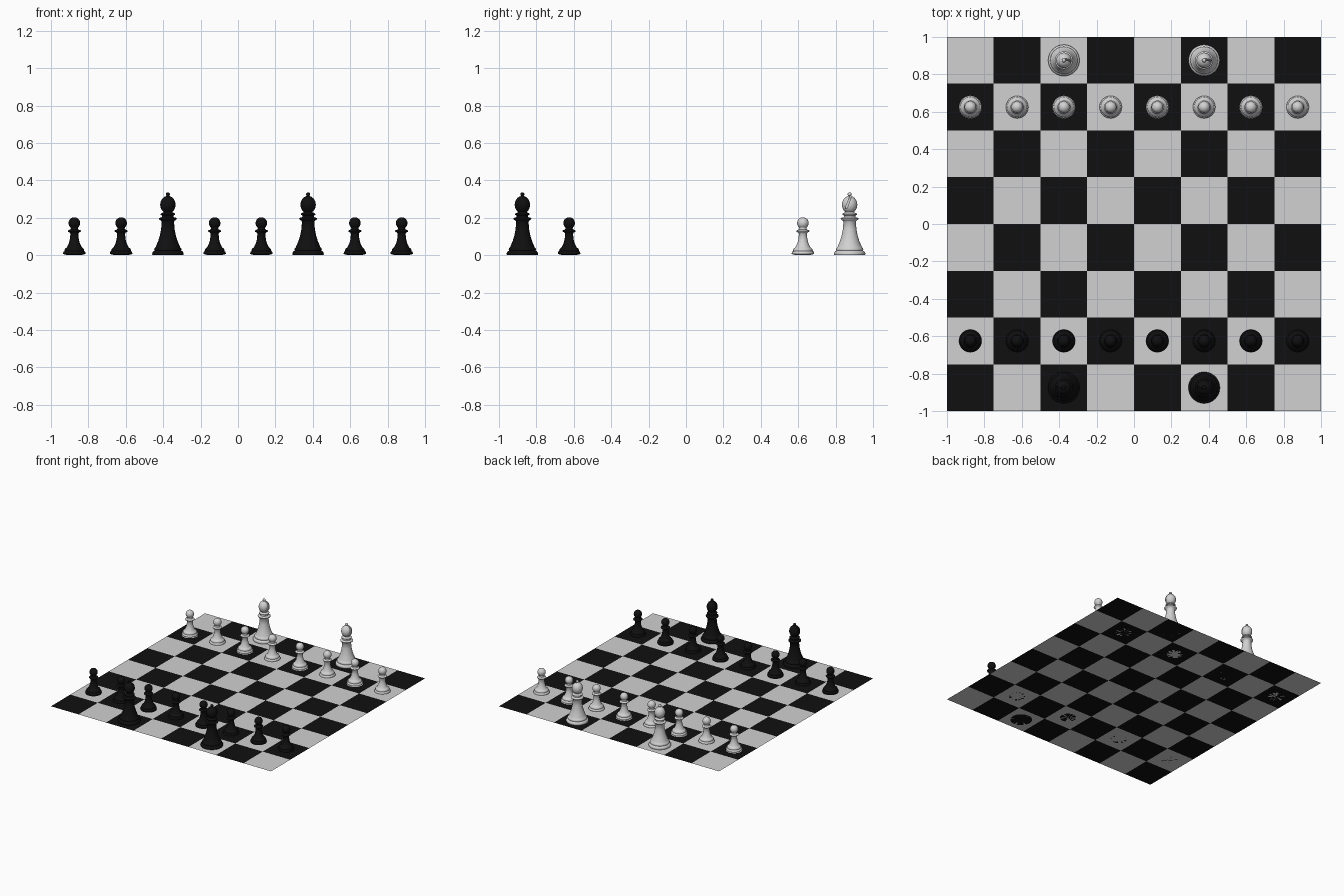
import bpy, bmesh, math
from mathutils import Matrix

if "Cube" in bpy.data.objects:
    bpy.data.objects.remove(bpy.data.objects["Cube"])

def material(name, rgb):
    m = bpy.data.materials.new(name)
    m.diffuse_color = (*rgb, 1)
    m.use_nodes = True
    m.node_tree.nodes["Principled BSDF"].inputs["Base Color"].default_value = m.diffuse_color
    return m

WHITE = material("ivory_white", (0.64, 0.64, 0.64))
BLACK = material("ebony_black", (0.005, 0.005, 0.005))

def add_object(name, bm, mats):
    me = bpy.data.meshes.new(name)
    bmesh.ops.recalc_face_normals(bm, faces=bm.faces)
    bm.to_mesh(me)
    bm.free()
    for m in mats:
        me.materials.append(m)
    ob = bpy.data.objects.new(name, me)
    bpy.context.collection.objects.link(ob)
    return ob

def activate(ob):
    bpy.ops.object.select_all(action='DESELECT')
    ob.select_set(True)
    bpy.context.view_layer.objects.active = ob

def arc(r, h, z, a0, a1, n):
    """Elliptical profile bulge of radius r and half height h around height z."""
    angs = [math.radians(a0 + (a1 - a0) * i / n) for i in range(n + 1)]
    return [(r * math.cos(a), z + h * math.sin(a)) for a in angs]

def lathe(name, profile, seg=40):
    """Closed turned solid; the first and last profile points lie on the axis."""
    bm = bmesh.new()
    bottom = bm.verts.new((0, 0, profile[0][1]))
    top = bm.verts.new((0, 0, profile[-1][1]))
    rings = [[bm.verts.new((r * math.cos(2 * math.pi * i / seg),
                            r * math.sin(2 * math.pi * i / seg), z))
              for i in range(seg)] for r, z in profile[1:-1]]
    for i in range(seg):
        j = (i + 1) % seg
        bm.faces.new((bottom, rings[0][j], rings[0][i]))
        bm.faces.new((top, rings[-1][i], rings[-1][j]))
        for a, b in zip(rings, rings[1:]):
            bm.faces.new((a[i], a[j], b[j], b[i]))
    return add_object(name, bm, [WHITE])

# Board: a thin sheet with eight by eight squares
bm = bmesh.new()
bmesh.ops.create_grid(bm, x_segments=8, y_segments=8, size=1)
for f in bm.faces:
    c = f.calc_center_median()
    i, j = math.floor((c.x + 1) * 4), math.floor((c.y + 1) * 4)
    f.material_index = 0 if (i + j) % 2 else 1
    if f.normal.z < 0:
        f.normal_flip()
me = bpy.data.meshes.new("board")
bm.to_mesh(me)
bm.free()
me.materials.append(WHITE)
me.materials.append(BLACK)
bpy.context.collection.objects.link(bpy.data.objects.new("board", me))

# Pawn profile: base, waist, collar, ball head
pawn = lathe("pawn", [(0, 0), (0.061, 0)]
             + arc(0.062, 0.009, 0.009, -45, 75, 4)[:3] + [(0.058, 0.019), (0.052, 0.022)]
             + [(0.053, 0.028), (0.049, 0.036), (0.041, 0.041), (0.038, 0.046),
                (0.030, 0.062), (0.024, 0.085), (0.021, 0.115), (0.025, 0.121),
                (0.034, 0.126), (0.035, 0.130), (0.032, 0.134), (0.021, 0.138),
                (0.019, 0.145)]
             + arc(0.031, 0.031, 0.172, -50, 85, 12) + [(0, 0.203)])

# Bishop profile: base, waist, two collars, egg head, finial
bishop = lathe("bishop", [(0, 0), (0.082, 0), (0.084, 0.006), (0.083, 0.014),
                          (0.078, 0.021), (0.071, 0.024), (0.073, 0.030),
                          (0.071, 0.038), (0.066, 0.042), (0.062, 0.052),
                          (0.052, 0.075), (0.043, 0.105), (0.036, 0.140),
                          (0.033, 0.180), (0.038, 0.186), (0.047, 0.191),
                          (0.048, 0.196), (0.044, 0.200), (0.031, 0.204),
                          (0.030, 0.212), (0.038, 0.216), (0.039, 0.221),
                          (0.034, 0.225), (0.025, 0.229)]
               + arc(0.041, 0.047, 0.270, -55, 78, 12)
               + arc(0.011, 0.011, 0.325, -50, 80, 7) + [(0, 0.336)])

# Slanted slit sawn into one side of the bishop head
bm = bmesh.new()
bmesh.ops.create_cube(bm, size=1, matrix=Matrix.Translation((0.035, -0.006, 0.285))
                      @ Matrix.Rotation(math.radians(-20), 4, 'X')
                      @ Matrix.Diagonal((0.07, 0.009, 0.075, 1)))
cutter = add_object("slit_cutter", bm, [WHITE])
cutter.hide_render = True
activate(bishop)
mod = bishop.modifiers.new("slit", 'BOOLEAN')
mod.operation, mod.solver, mod.object = 'DIFFERENCE', 'EXACT', cutter
bpy.ops.object.modifier_apply(modifier="slit")
bpy.data.objects.remove(cutter)

for ob in (pawn, bishop):
    activate(ob)
    bpy.ops.object.shade_smooth_by_angle(angle=math.radians(50))

# Set out both sides, the black pieces turned to face the white ones
def place(src, xs, y):
    for side, mat, sign in (("white", WHITE, 1), ("black", BLACK, -1)):
        me = src.data.copy()
        me.materials.clear()
        me.materials.append(mat)
        for k, x in enumerate(xs):
            ob = bpy.data.objects.new(f"{side}_{src.name}_{k + 1}", me)
            ob.location = (x, sign * y, 0)
            ob.rotation_euler.z = 0 if sign > 0 else math.pi
            bpy.context.collection.objects.link(ob)
    bpy.data.objects.remove(src)

place(pawn, [-0.875 + 0.25 * k for k in range(8)], 0.625)
place(bishop, [-0.375, 0.375], 0.875)
